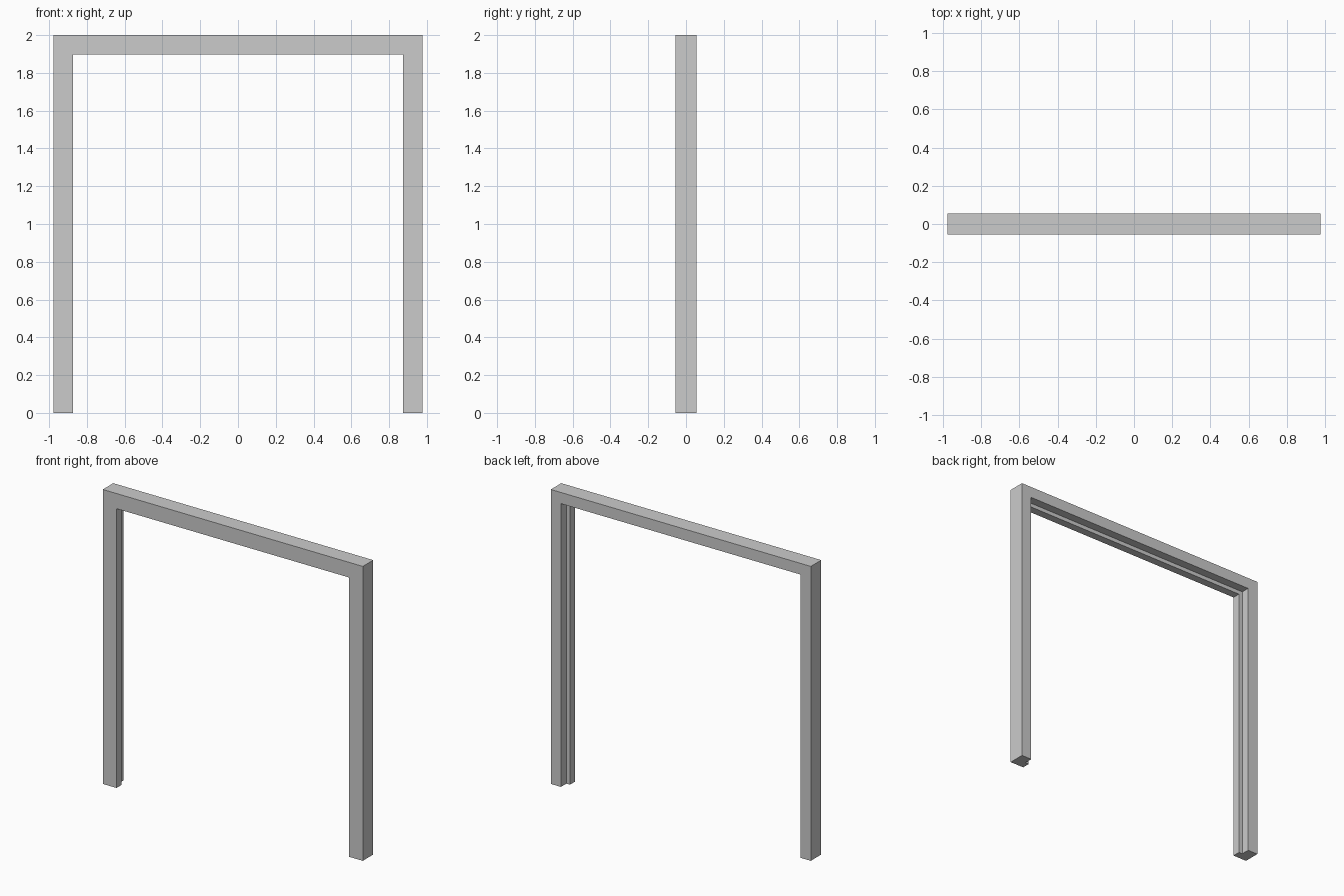
import bpy, bmesh

if "Cube" in bpy.data.objects:
    bpy.data.objects.remove(bpy.data.objects["Cube"])

HALF_W, HEIGHT = 0.977, 2.0

# Rebated cross-section: (inset from outer edge, y)
profile = [(0, -0.056), (0.103, -0.056), (0.103, -0.002),
           (0.076, -0.002), (0.076, 0.056), (0, 0.056)]

# Stations along the frame: side, and whether at the mitred top corner
stations = [(-1, False), (-1, True), (1, True), (1, False)]

bm = bmesh.new()
rings = []
for side, top in stations:
    rings.append([bm.verts.new((side * (HALF_W - d), y, HEIGHT - d if top else 0))
                  for d, y in profile])

# Jambs and header swept as one continuous frame
n = len(profile)
for a, b in zip(rings, rings[1:]):
    for i in range(n):
        j = (i + 1) % n
        bm.faces.new((a[i], a[j], b[j], b[i]))

# Jamb feet
bm.faces.new(rings[0])
bm.faces.new(rings[-1])
bmesh.ops.recalc_face_normals(bm, faces=bm.faces)

mesh = bpy.data.meshes.new("door_frame")
bm.to_mesh(mesh)
bm.free()
bpy.context.collection.objects.link(bpy.data.objects.new("door_frame", mesh))
